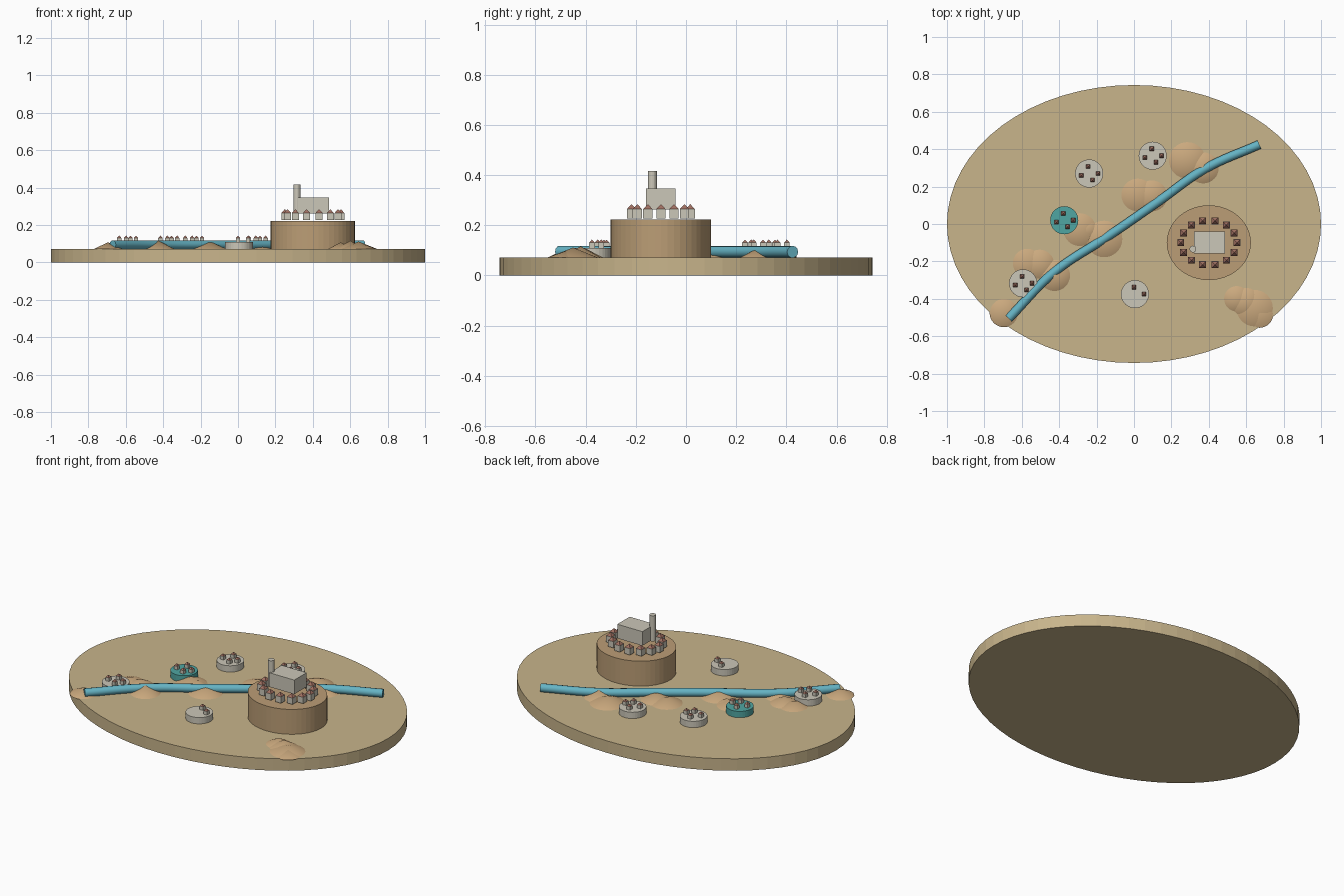
import bpy, math

if "Cube" in bpy.data.objects:
    bpy.data.objects.remove(bpy.data.objects["Cube"])

def material(name, rgb):
    m = bpy.data.materials.new(name)
    m.diffuse_color = (*rgb, 1)
    m.use_nodes = True
    m.node_tree.nodes["Principled BSDF"].inputs["Base Color"].default_value = m.diffuse_color
    return m

SAND = material("sand", (0.58, 0.46, 0.26))
EARTH = material("earth", (0.50, 0.34, 0.18))
HILL = material("hill", (0.60, 0.40, 0.21))
WATER = material("water", (0.13, 0.45, 0.55))
STONE = material("stone", (0.60, 0.57, 0.48))
TEAL = material("teal", (0.08, 0.38, 0.36))
ROOF = material("roof", (0.35, 0.16, 0.12))

def finish(name, mat):
    ob = bpy.context.object
    ob.name = name
    ob.data.materials.append(mat)
    return ob

def disc(name, x, y, z0, z1, rx, ry, mat, sides=48):
    bpy.ops.mesh.primitive_cylinder_add(vertices=sides, radius=1, depth=1,
                                        location=(x, y, (z0 + z1) / 2))
    ob = finish(name, mat)
    ob.scale = (rx, ry, z1 - z0)
    return ob

def box(name, x, y, z0, z1, w, d, mat):
    bpy.ops.mesh.primitive_cube_add(size=1, location=(x, y, (z0 + z1) / 2))
    ob = finish(name, mat)
    ob.scale = (w, d, z1 - z0)
    return ob

def house(name, x, y, z, w, h, roof_h):
    box(name + "_walls", x, y, z, z + h, w, w, STONE)
    bpy.ops.mesh.primitive_cone_add(vertices=4, radius1=w * 0.68, radius2=0, depth=roof_h,
                                    location=(x, y, z + h + roof_h / 2),
                                    rotation=(0, 0, math.pi / 4))
    finish(name + "_roof", ROOF)

# Oval ground slab
disc("ground_slab", 0, 0, 0, 0.072, 1, 0.743, SAND, 64)

# Raised mound with its ring of houses, hall and tower
disc("citadel_mound", 0.4, -0.1, 0.07, 0.222, 0.225, 0.2, EARTH)
for i in range(14):
    a = 2 * math.pi * i / 14
    house(f"citadel_house_{i}", 0.4 + 0.15 * math.cos(a), -0.1 + 0.12 * math.sin(a),
          0.227, 0.037, 0.038, 0.019)
box("great_hall", 0.403, -0.1, 0.262, 0.347, 0.167, 0.118, STONE)
disc("round_tower", 0.315, -0.134, 0.262, 0.416, 0.018, 0.018, STONE, 16)

# Village platforms with small houses
spots = [(-0.005, 0.037), (0.048, 0.0), (0.018, -0.035), (-0.042, -0.01)]
villages = [(-0.24, 0.27, STONE, 4), (0.1, 0.365, STONE, 4), (-0.373, 0.02, TEAL, 4),
            (-0.593, -0.317, STONE, 4), (0.005, -0.375, STONE, 2)]
for i, (x, y, mat, count) in enumerate(villages):
    disc(f"village_platform_{i}", x, y, 0.072, 0.11, 0.075, 0.075, mat, 32)
    for j, (dx, dy) in enumerate(spots[:count]):
        house(f"village_{i}_house_{j}", x + dx, y + dy, 0.11, 0.023, 0.021, 0.012)

# River tube
path = [(-0.67, -0.505), (-0.43, -0.26), (-0.13, -0.06), (0.13, 0.12), (0.38, 0.295), (0.67, 0.425)]
curve = bpy.data.curves.new("river", "CURVE")
curve.dimensions = "3D"
curve.bevel_depth = 0.024
curve.bevel_resolution = 4
curve.use_fill_caps = True
curve.resolution_u = 8
s = curve.splines.new("BEZIER")
s.bezier_points.add(len(path) - 1)
for bp, (x, y) in zip(s.bezier_points, path):
    bp.co = (x, y, 0.094)
    bp.handle_left_type = bp.handle_right_type = "AUTO"
river = bpy.data.objects.new("river", curve)
bpy.context.collection.objects.link(river)
curve.materials.append(WATER)

# Low conical hills: x, y, radius, height
hills = [(-0.695, -0.475, 0.077, 0.036), (-0.57, -0.21, 0.08, 0.032), (-0.505, -0.215, 0.08, 0.04),
         (-0.425, -0.275, 0.085, 0.045), (-0.29, -0.03, 0.09, 0.04), (-0.25, -0.03, 0.055, 0.03),
         (-0.16, -0.08, 0.1, 0.045), (0.02, 0.155, 0.09, 0.036), (0.095, 0.15, 0.085, 0.04),
         (0.285, 0.34, 0.1, 0.045), (0.37, 0.3, 0.085, 0.045), (0.55, -0.4, 0.07, 0.036),
         (0.6, -0.42, 0.08, 0.045), (0.645, -0.45, 0.1, 0.04), (0.67, -0.48, 0.075, 0.026)]
for i, (x, y, r, h) in enumerate(hills):
    bpy.ops.mesh.primitive_cone_add(vertices=32, radius1=r, radius2=0, depth=h,
                                    location=(x, y, 0.071 + h / 2))
    finish(f"hill_{i}", HILL)
    bpy.ops.object.shade_smooth_by_angle()
